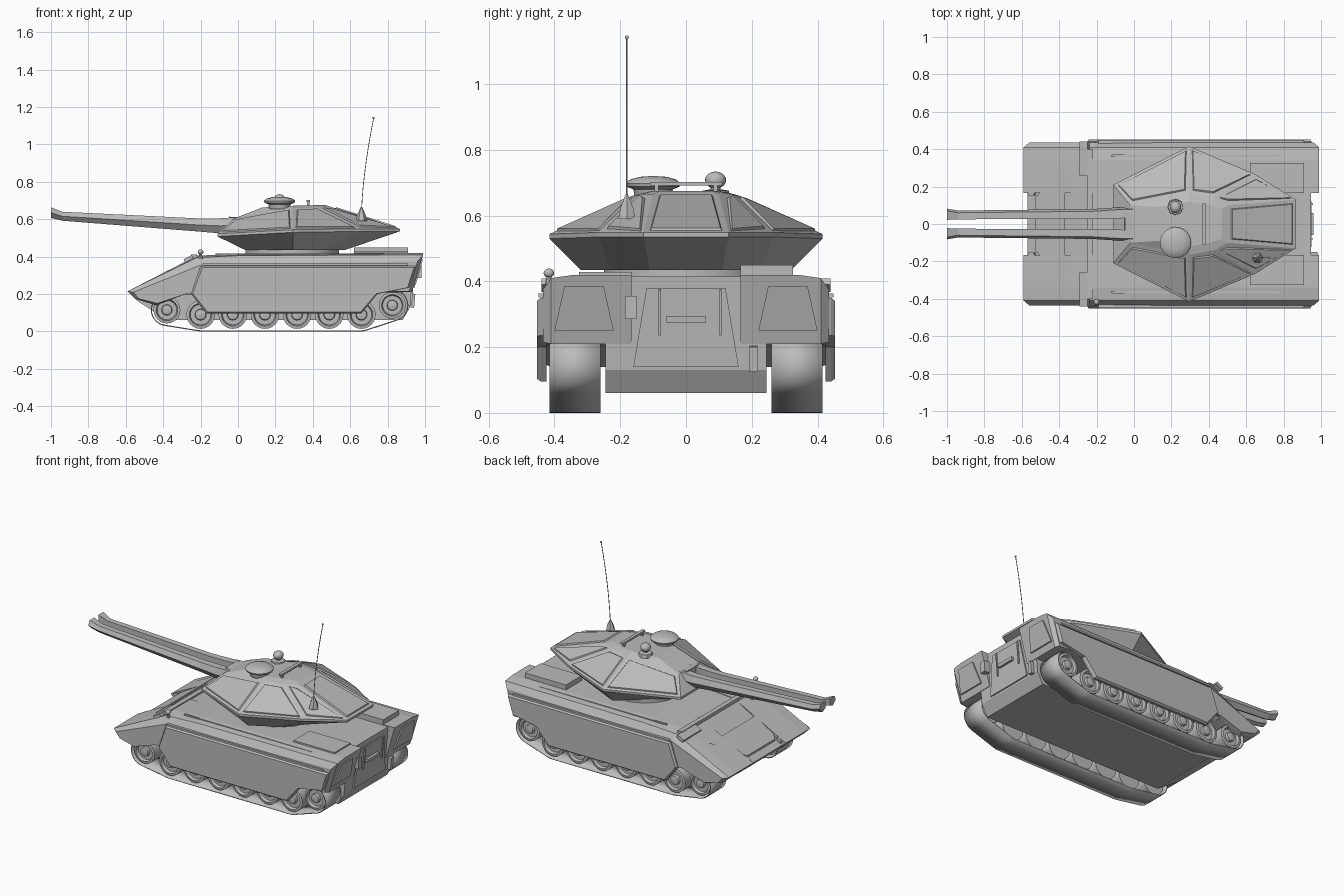
import bpy, bmesh, math
from mathutils import Vector, Matrix
from mathutils.geometry import convex_hull_2d

cube = bpy.data.objects.get("Cube")
if cube:
    bpy.data.objects.remove(cube)

grey = bpy.data.materials.new("armour_grey")
grey.use_nodes = True
colour = (0.5, 0.5, 0.5, 1)
grey.diffuse_color = colour
grey.node_tree.nodes["Principled BSDF"].inputs["Base Color"].default_value = colour


def finish(name, bm, smooth=False):
    bmesh.ops.recalc_face_normals(bm, faces=bm.faces)
    mesh = bpy.data.meshes.new(name)
    bm.to_mesh(mesh)
    bm.free()
    mesh.materials.append(grey)
    ob = bpy.data.objects.new(name, mesh)
    bpy.context.collection.objects.link(ob)
    if smooth:
        bpy.ops.object.select_all(action='DESELECT')
        ob.select_set(True)
        bpy.context.view_layer.objects.active = ob
        bpy.ops.object.shade_smooth_by_angle(angle=math.radians(35))
    return ob


def loft_mesh(rings):
    """Join equal rings of points with quads and cap both ends."""
    bm = bmesh.new()
    vs = [[bm.verts.new(p) for p in r] for r in rings]
    n = len(rings[0])
    for a, b in zip(vs, vs[1:]):
        for i in range(n):
            j = (i + 1) % n
            bm.faces.new((a[i], a[j], b[j], b[i]))
    bm.faces.new(vs[0])
    bm.faces.new(vs[-1])
    bmesh.ops.recalc_face_normals(bm, faces=bm.faces)
    return bm


def loft(name, rings):
    return finish(name, loft_mesh(rings))


def across(profile, y):
    return [(x, y, z) for x, z in profile]


def box(name, centre, size, tilt=0):
    bm = bmesh.new()
    m = (Matrix.Translation(centre) @ Matrix.Rotation(tilt, 4, 'Y')
         @ Matrix.Diagonal((*size, 1)))
    bmesh.ops.create_cube(bm, size=1, matrix=m)
    return finish(name, bm)


def ball(name, centre, size):
    bm = bmesh.new()
    m = Matrix.Translation(centre) @ Matrix.Diagonal((*size, 1))
    bmesh.ops.create_uvsphere(bm, u_segments=20, v_segments=10, radius=1, matrix=m)
    return finish(name, bm, True)


def lathe(name, profile, centre, turn=0, sides=24):
    """Spin (radius, height) pairs around z, then tip the axis about x."""
    m = Matrix.Translation(centre) @ Matrix.Rotation(turn, 4, 'X')
    rings = [[m @ Vector((r * math.cos(k * math.tau / sides),
                          r * math.sin(k * math.tau / sides), h))
              for k in range(sides)] for r, h in profile]
    return finish(name, loft_mesh(rings), True)


def raise_panels(bm, faces, margin, height):
    """Frame each face with a groove and leave a raised plate inside it."""
    bmesh.ops.inset_individual(bm, faces=faces, thickness=margin)
    bmesh.ops.inset_individual(bm, faces=faces, thickness=0.006, depth=height)


# Central hull with sloped nose and rear
hull = [(-0.57, 0.20), (-0.23, 0.40), (0.0, 0.415), (0.945, 0.415),
        (0.92, 0.13), (0.88, 0.06), (-0.38, 0.06), (-0.54, 0.165)]
loft("hull", [across(hull, y) for y in (-0.245, 0.245)])

# Glacis hatch, a plate lying on the nose slope
def slope(x):
    return 0.20 + (x + 0.57) * 0.59
hatch = [(-0.37, 0.29), (-0.53, 0.14), (-0.53, -0.14), (-0.37, -0.29)]
loft("glacis_hatch", [[(x, y, slope(x) + h) for x, y in hatch] for h in (0, 0.012)])
box("deck_step", (-0.235, 0, 0.402), (0.03, 0.8, 0.02))

# Rear door, its ribs and handle
lean = 0.087
door = [(0.13, 0.145), (0.155, 0.385)]
loft("rear_door", [[(x + 0.92 + (z - 0.13) * lean, y, z) for y, z in
                    ((-0.16, 0.14), (0.16, 0.14), (0.12, 0.38), (-0.12, 0.38))]
                   for x in (0, 0.008)])
for y in (-0.08, 0.105):
    box("door_rib", (0.945, y, 0.305), (0.012, 0.007, 0.14), lean)
box("door_handle", (0.947, 0, 0.285), (0.022, 0.12, 0.02), lean)
box("rear_bracket", (0.96, -0.168, 0.32), (0.04, 0.035, 0.07))
box("tow_handle", (0.93, 0.205, 0.165), (0.03, 0.025, 0.075), lean)

wheels = [(-0.38, 0.115, 0.072), (0.825, 0.14, 0.072)]
wheels += [(-0.2 + i * 0.172, 0.09, 0.076) for i in range(6)]

# Track outline wraps tightly around every wheel
points = [Vector((x + (r + 0.014) * math.cos(a), z + (r + 0.014) * math.sin(a)))
          for x, z, r in wheels for a in [k * math.tau / 32 for k in range(32)]]
outline = [points[i] for i in convex_hull_2d(points)]

for s, side in ((-1, "near"), (1, "far")):
    # Sponson: full profile inside, chamfered toward its outer edge
    inner = [(-0.59, 0.215), (-0.22, 0.405), (0.0, 0.415), (0.99, 0.42),
             (0.93, 0.21), (-0.28, 0.20), (-0.44, 0.14), (-0.55, 0.175)]
    outer = [(-0.56, 0.21), (-0.20, 0.355), (0.0, 0.36), (0.96, 0.375),
             (0.915, 0.215), (-0.28, 0.20), (-0.43, 0.15), (-0.53, 0.175)]
    shoulder = [(x, z - 0.01) if z > 0.3 else (x, z) for x, z in inner]
    rear_in = [(x - 0.04, z) if x > 0.9 else (x, z) for x, z in inner]
    sponson = loft_mesh([across(inner, s * 0.165), across(inner, s * 0.34),
                         across(shoulder, s * 0.41), across(outer, s * 0.435)])
    finish("sponson_" + side, sponson)

    # Raised rear panel
    panel = [(0.22, 0.25), (0.40, 0.25), (0.37, 0.385), (0.25, 0.385)]
    loft("rear_panel_" + side, [[(0.93 + (z - 0.21) * 0.285 + d, s * y, z)
                                 for y, z in panel] for d in (0, 0.009)])

    # Side skirt with bevelled outer face
    skirt = [(-0.25, 0.20), (-0.17, 0.095), (0.66, 0.095), (0.745, 0.2),
             (0.915, 0.235), (0.95, 0.35), (-0.2, 0.35)]
    face = [(x * 0.985 + 0.005, 0.22 + (z - 0.22) * 0.93) for x, z in skirt]
    loft("skirt_" + side, [across(skirt, s * 0.425), across(skirt, s * 0.441),
                           across(face, s * 0.453)])
    box("skirt_rail_" + side, (0.36, s * 0.437, 0.357), (1.1, 0.022, 0.011))
    box("deck_rail_" + side, (0.33, s * 0.365, 0.412), (0.9, 0.012, 0.008))
    box("nose_fender_" + side, (-0.265, s * 0.35, 0.388), (0.05, 0.18, 0.02), -0.5)

    # Rear deck boxes: the far one stands taller
    top = 0.45 if s > 0 else 0.428
    lid = [(0.62, 0.165), (0.91, 0.165), (0.91, 0.325), (0.62, 0.325)]
    loft("deck_box_" + side, [[(x, s * y, z) for x, y in lid] for z in (0.40, top)])

    # Track band
    bm = bmesh.new()
    loop = [[bm.verts.new((p.x, s * y, p.y)) for p in outline] for y in (0.26, 0.415)]
    for i in range(len(outline)):
        j = (i + 1) % len(outline)
        bm.faces.new((loop[0][i], loop[0][j], loop[1][j], loop[1][i]))
    band = finish("track_" + side, bm, True)
    band.modifiers.new("thickness", 'SOLIDIFY').thickness = 0.006

    # Wheels with dished rim and hub
    for x, z, r in wheels:
        lathe("wheel_" + side, [(r, -0.06), (r, 0.06), (r * 0.8, 0.063),
                                (r * 0.72, 0.045), (r * 0.4, 0.045),
                                (r * 0.36, 0.062), (r * 0.15, 0.066)],
              (x, s * 0.342, z), -s * math.pi / 2)

    # Gun barrel: (x, inner y, outer y, bottom z, top z), flared at the muzzle
    stations = [(0.14, 0.035, 0.095, 0.515, 0.62), (-0.10, 0.03, 0.088, 0.525, 0.605),
                (-0.22, 0.028, 0.08, 0.535, 0.605), (-0.94, 0.025, 0.072, 0.592, 0.64),
                (-1.0, 0.022, 0.082, 0.607, 0.664)]
    loft("gun_barrel_" + side,
         [[(x, s * a, lo + 0.012), (x, s * (a + b) / 2, lo), (x, s * b, (lo + hi) / 2),
           (x, s * (b - 0.012), hi), (x, s * a, hi)] for x, a, b, lo, hi in stations])

    # Nose tow hooks
    box("tow_hook_" + side, (-0.545, s * 0.16, 0.225), (0.035, 0.014, 0.02), -0.5)

# Turret ring and faceted turret
lathe("turret_ring", [(0.25, 0.40), (0.25, 0.445)], (0.29, 0, 0), sides=32)


def facet_ring(half):
    return half + [(x, -y, z) for x, y, z in reversed(half)]


floor = [(0.04, 0.11, 0.435), (0.295, 0.32, 0.435), (0.46, 0.23, 0.435), (0.57, 0.11, 0.435)]
rim = [(-0.11, 0.21, 0.508), (0.295, 0.415, 0.53), (0.65, 0.265, 0.535), (0.865, 0.13, 0.535)]
lip = [(x, y, z + 0.014) for x, y, z in rim]
brow = [(-0.02, 0.10, 0.605), (0.295, 0.165, 0.66), (0.43, 0.14, 0.665), (0.5, 0.10, 0.665)]
roof = [(0.13, 0.09, 0.663), (0.295, 0.12, 0.672), (0.41, 0.10, 0.675), (0.47, 0.08, 0.675)]
turret = loft_mesh([facet_ring(r) for r in (floor, rim, lip, brow, roof)])
turret.normal_update()
armour = [f for f in turret.faces
          if 0.56 < f.calc_center_median().z < 0.625 and f.calc_center_median().x > 0]
raise_panels(turret, armour, 0.028, 0.007)
finish("turret", turret)
box("gun_mantlet", (0.06, 0, 0.57), (0.22, 0.12, 0.07), 0.08)

# Roof fittings: hatch dome, sight, grab bar
lathe("hatch_dome", [(0.055, 0.655), (0.06, 0.68), (0.08, 0.688), (0.083, 0.698),
                     (0.07, 0.71), (0.04, 0.718), (0.01, 0.72)], (0.222, -0.1, 0))
lathe("sight_base", [(0.045, 0.655), (0.04, 0.676), (0.015, 0.68), (0.015, 0.7)],
      (0.222, 0.09, 0), sides=8)
ball("sight_ball", (0.222, 0.09, 0.708), (0.03, 0.032, 0.026))
box("grab_bar", (0.375, 0, 0.697), (0.02, 0.22, 0.012))
for y in (-0.09, 0.09):
    box("grab_bar_post", (0.375, y, 0.68), (0.012, 0.012, 0.03))
ball("hull_camera", (-0.2, -0.417, 0.425), (0.015, 0.016, 0.014))
lathe("camera_post", [(0.012, 0.39), (0.006, 0.42)], (-0.2, -0.417, 0), sides=8)

# Whip antenna, bending toward the rear
lathe("antenna_base", [(0.03, 0.59), (0.022, 0.625), (0.004, 0.665)], (0.66, -0.18, 0), sides=6)
curve = bpy.data.curves.new("antenna", 'CURVE')
curve.dimensions = '3D'
curve.bevel_depth = 0.0022
curve.bevel_resolution = 1
line = curve.splines.new('POLY')
line.points.add(10)
for i, p in enumerate(line.points):
    t = i / 10
    p.co = (0.66 + 0.065 * t ** 1.6, -0.18, 0.62 + 0.52 * t, 1)
curve.materials.append(grey)
bpy.context.collection.objects.link(bpy.data.objects.new("antenna", curve))
ball("antenna_tip", (0.725, -0.18, 1.142), (0.006, 0.006, 0.006))
